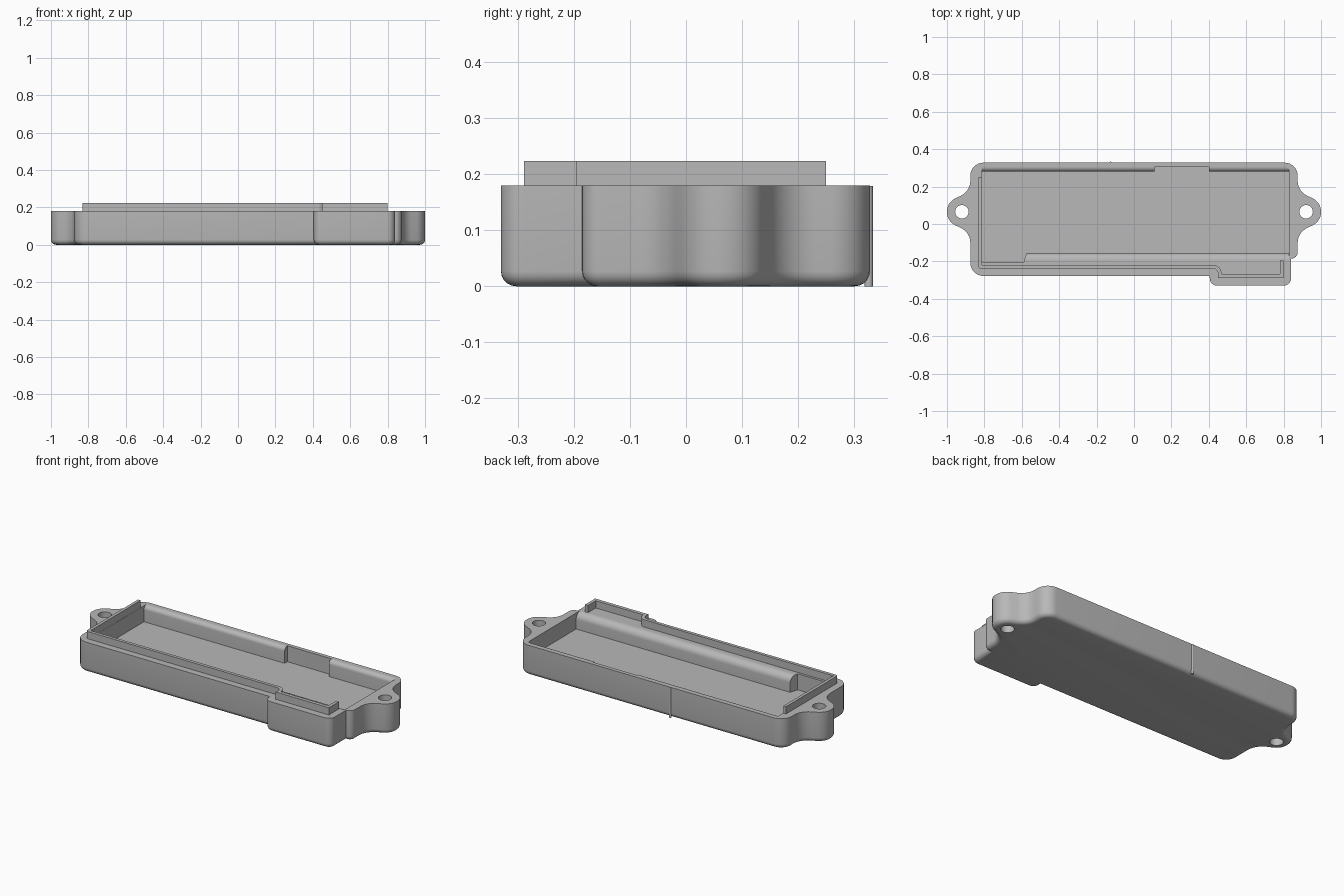
import bpy, bmesh, math
from mathutils import Vector

cube = bpy.data.objects.get("Cube")
if cube:
    bpy.data.objects.remove(cube, do_unlink=True)

RIM, FLOOR, LIP = 0.18, 0.085, 0.223

grey = bpy.data.materials.new("plain grey")
grey.use_nodes = True
grey.diffuse_color = (0.48, 0.48, 0.48, 1)
grey.node_tree.nodes["Principled BSDF"].inputs["Base Color"].default_value = (0.48, 0.48, 0.48, 1)


def rounded(points, steps=8):
    """Outline from (x, y, radius) corners, each corner replaced by an arc."""
    out = []
    for i, (x, y, r) in enumerate(points):
        p = Vector((x, y))
        if r == 0:
            out.append(p)
            continue
        a = (Vector(points[i - 1][:2]) - p).normalized()
        b = (Vector(points[(i + 1) % len(points)][:2]) - p).normalized()
        half = a.angle(b) / 2
        centre = p + (a + b).normalized() * (r / math.sin(half))
        start = p + a * (r / math.tan(half)) - centre
        end = p + b * (r / math.tan(half)) - centre
        sweep = start.angle_signed(end)
        for k in range(steps + 1):
            t = -sweep * k / steps
            out.append(centre + Vector((start.x * math.cos(t) - start.y * math.sin(t),
                                        start.x * math.sin(t) + start.y * math.cos(t))))
    return out


def prism(name, outline, lo, hi, along_x=False, round_base=0):
    """Extrude an outline upwards, or a (y, z) profile along x."""
    bm = bmesh.new()
    place = (lambda p: (lo, p[0], p[1])) if along_x else (lambda p: (p[0], p[1], lo))
    base = bm.faces.new([bm.verts.new(place(p)) for p in outline])
    top = bmesh.ops.extrude_face_region(bm, geom=[base])["geom"]
    shift = (hi - lo, 0, 0) if along_x else (0, 0, hi - lo)
    bmesh.ops.translate(bm, vec=shift, verts=[v for v in top if isinstance(v, bmesh.types.BMVert)])
    bmesh.ops.recalc_face_normals(bm, faces=bm.faces)
    if round_base:
        edges = [e for e in bm.edges if all(abs(v.co.z - lo) < 1e-6 for v in e.verts)]
        bmesh.ops.bevel(bm, geom=edges, offset=round_base, segments=5, profile=0.5, affect='EDGES')
    mesh = bpy.data.meshes.new(name)
    bm.to_mesh(mesh)
    bm.free()
    mesh.materials.append(grey)
    ob = bpy.data.objects.new(name, mesh)
    bpy.context.collection.objects.link(ob)
    return ob


def activate(ob):
    bpy.ops.object.select_all(action='DESELECT')
    ob.select_set(True)
    bpy.context.view_layer.objects.active = ob


def cut(ob, cutter):
    activate(ob)
    mod = ob.modifiers.new("cut", 'BOOLEAN')
    mod.operation, mod.solver, mod.object = 'DIFFERENCE', 'EXACT', cutter
    bpy.ops.object.modifier_apply(modifier=mod.name)
    bpy.data.objects.remove(cutter, do_unlink=True)


def circle(x, y, r, n=32):
    return [(x + r * math.cos(math.tau * k / n), y + r * math.sin(math.tau * k / n)) for k in range(n)]


# Tray body with a screw ear on each end and a bay at the front
ear = [(0.875, 0.175, 0.09), (1.0, 0.116, 0.078), (1.0, 0.014, 0.078), (0.875, -0.045, 0.09)]
outline = [(0.875, 0.328, 0.07)] + ear
outline += [(0.875, -0.185, 0.034), (0.84, -0.185, 0), (0.84, -0.33, 0.04),
            (0.405, -0.33, 0.04), (0.405, -0.278, 0), (-0.875, -0.278, 0.07)]
outline += [(-x, y, r) for x, y, r in reversed(ear)] + [(-0.875, 0.328, 0.07)]
body = prism("tray_body", rounded(outline), 0, RIM, round_base=0.027)

# Inner pocket and screw holes
pocket = [(0.83, 0.305, 0.025), (0.83, -0.205, 0.025), (-0.813, -0.205, 0.01), (-0.813, 0.305, 0.01)]
cut(body, prism("pocket_cutter", rounded(pocket), FLOOR, 0.3))
for side in (-1, 1):
    cut(body, prism("hole_cutter", circle(side * 0.92, 0.065, 0.036), -0.1, 0.3))

# Rounded ledges along the inside of the back and front walls
base = FLOOR - 0.01
back = rounded([(0.305, base, 0), (0.28, base, 0), (0.28, RIM, 0.0245), (0.305, RIM, 0)])
back_left = prism("back_ledge_long", back, -0.813, 0.11, along_x=True)
back_right = prism("back_ledge_short", back, 0.40, 0.83, along_x=True)
front = rounded([(-0.205, base, 0), (-0.155, base, 0), (-0.155, RIM, 0.04), (-0.205, RIM, 0)])
front_ledge = prism("front_ledge", front, -0.59, 0.83, along_x=True)
for v in front_ledge.data.vertices:
    if v.co.x < 0:
        v.co.x += (v.co.y + 0.205) * 0.3

# Raised locating lip around the left, front and bay edges
lip_path = [(-0.832, 0.25, 0), (-0.832, -0.238, 0.012), (0.45, -0.238, 0.03), (0.45, -0.289, 0),
            (0.799, -0.289, 0), (0.799, -0.195, 0), (0.78, -0.195, 0), (0.78, -0.268, 0),
            (0.468, -0.268, 0), (0.468, -0.219, 0.045), (-0.814, -0.219, 0), (-0.814, 0.25, 0)]
lip = prism("locating_lip", rounded(lip_path), RIM - 0.01, LIP)

# Small rib on the back wall
rib = prism("back_rib", circle(-0.125, 0.326, 0.0075, 16), 0, RIM - 0.001)

for ob in (body, back_left, back_right, front_ledge, lip, rib):
    activate(ob)
    bpy.ops.object.shade_smooth_by_angle(angle=math.radians(35))
